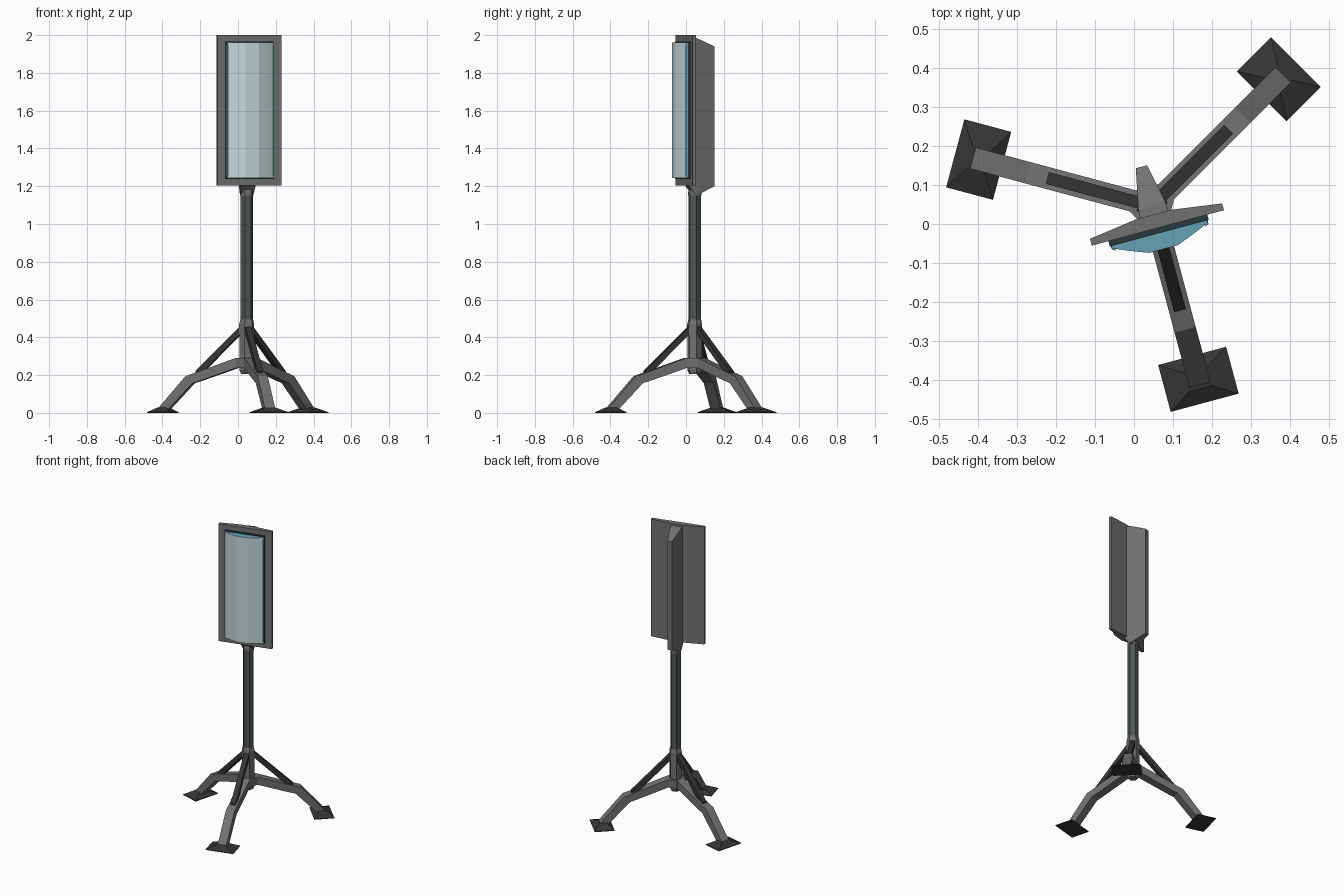
import bpy, bmesh, math
from mathutils import Matrix, Vector

if "Cube" in bpy.data.objects:
    bpy.data.objects.remove(bpy.data.objects["Cube"])

C = Vector((0.046, 0.046, 0))          # pole axis
LEGS = [45, 165, 285]                  # leg directions in degrees
PANEL = 285                            # direction the lamp faces


def mat(name, rgb):
    m = bpy.data.materials.new(name)
    m.diffuse_color = (*rgb, 1)
    m.use_nodes = True
    m.node_tree.nodes["Principled BSDF"].inputs["Base Color"].default_value = m.diffuse_color
    return m


GREY = mat("metal grey", (0.17, 0.165, 0.17))
DARK = mat("dark rubber", (0.036, 0.036, 0.037))
POLE = mat("pole green grey", (0.075, 0.095, 0.093))
PALE = mat("pale lens", (0.56, 0.68, 0.69))
TEAL = mat("teal glass", (0.13, 0.36, 0.46))
RIM = mat("dark teal rim", (0.02, 0.04, 0.05))


def loft(name, rings, mats, angle=0):
    """Skin a list of equal-length rings; local x points along the angle."""
    bm = bmesh.new()
    vs = [[bm.verts.new(p) for p in ring] for ring in rings]
    n = len(vs[0])
    for a, b in zip(vs, vs[1:]):
        for i in range(n):
            j = (i + 1) % n
            bm.faces.new((a[i], a[j], b[j], b[i]))
    bm.faces.new(vs[0][::-1])
    bm.faces.new(vs[-1])
    bmesh.ops.recalc_face_normals(bm, faces=bm.faces)
    bm.transform(Matrix.Translation(C) @ Matrix.Rotation(math.radians(angle), 4, 'Z'))
    me = bpy.data.meshes.new(name)
    bm.to_mesh(me)
    bm.free()
    for m in mats:
        me.materials.append(m)
    ob = bpy.data.objects.new(name, me)
    bpy.context.collection.objects.link(ob)
    return ob


def rect(cx, hx, hy, z):
    return [(cx - hx, -hy, z), (cx + hx, -hy, z), (cx + hx, hy, z), (cx - hx, hy, z)]


def hexa(name, levels, m):
    """Six-sided turned part from (radius, z) levels."""
    ring = lambda r, z: [(r * math.cos(math.radians(15 + 60 * k)),
                          r * math.sin(math.radians(15 + 60 * k)), z) for k in range(6)]
    return loft(name, [ring(r, z) for r, z in levels], [m])


def slab(name, top, bottom, w, m, angle):
    """Bar that follows upper and lower (radius, z) paths with half width w."""
    return loft(name, [[(a[0], -w, a[1]), (a[0], w, a[1]), (b[0], w, b[1]), (b[0], -w, b[1])]
                       for a, b in zip(top, bottom)], [m], angle)


# Central column
hexa("hub", [(0.03, 0.205), (0.04, 0.225), (0.041, 0.47), (0.035, 0.495)], GREY)
hexa("leg_collar", [(0.058, 0.238), (0.058, 0.29)], GREY)
hexa("pole", [(0.034, 0.49), (0.034, 1.16)], POLE)
hexa("pole_cap", [(0.036, 1.15), (0.036, 1.17), (0.022, 1.21)], GREY)

# Legs, braces and feet
for i, a in enumerate(LEGS, 1):
    slab(f"leg_{i}",
         [(0.02, 0.29), (0.055, 0.29), (0.265, 0.216), (0.328, 0.195), (0.482, 0.02)],
         [(0.02, 0.238), (0.05, 0.238), (0.25, 0.17), (0.29, 0.158), (0.432, 0.01)],
         0.028, GREY, a)
    slab(f"brace_{i}", [(0.025, 0.465), (0.277, 0.222), (0.277, 0.206)],
         [(0.025, 0.425), (0.235, 0.218), (0.25, 0.2)], 0.0155, DARK, a)
    loft(f"foot_{i}", [rect(0.459, 0.062, 0.09, 0), rect(0.459, 0.062, 0.09, 0.004),
                       rect(0.459, 0.022, 0.026, 0.029)], [DARK], a)

# Lamp panel with a shallow raised back
back = [(0.058, -0.175), (0.058, 0.175), (0.04, 0.175), (0.022, 0.045),
        (0.022, -0.045), (0.04, -0.175)]
loft("panel_frame", [[(d, t, z) for d, t in back] for z in (1.203, 2.0)], [GREY], PANEL)

# Rear spine: sections of (depth, half width, bottom, top)
spine = [(0.04, 0.038, 1.2, 1.99), (0.0, 0.036, 1.15, 1.985), (-0.104, 0.015, 1.2, 1.94)]
loft("rear_spine", [[(d, -w, a), (d, w, a), (d, w, b), (d, -w, b)] for d, w, a, b in spine],
     [GREY], PANEL)

# Dark rim behind the lens
loft("lens_rim", [[(0.055, -0.131, z), (0.072, -0.131, z), (0.072, 0.131, z), (0.055, 0.131, z)]
                  for z in (1.238, 1.967)], [RIM], PANEL)

# Faceted lens, pale in front with teal ends and sides
half = [(0.06, 0.127), (0.078, 0.127), (0.094, 0.09), (0.114, 0.038)]
prof = half + [(d, -t) for d, t in reversed(half)]
lens = loft("lens", [[(d, t, z) for d, t in prof] for z in (1.243, 1.962)],
            [PALE, TEAL], PANEL)
n = Vector((math.cos(math.radians(PANEL)), math.sin(math.radians(PANEL)), 0))
for p in lens.data.polygons:
    p.material_index = 0 if p.normal.dot(n) > 0.3 else 1

# Narrow teal strips along the lens edges
for name, s in (("left_strip", -1), ("right_strip", 1)):
    loft(name, [[(0.07, s * 0.1295, z), (0.081, s * 0.1275, z), (0.086, s * 0.119, z),
                 (0.07, s * 0.119, z)] for z in (1.255, 1.95)], [TEAL], PANEL)
